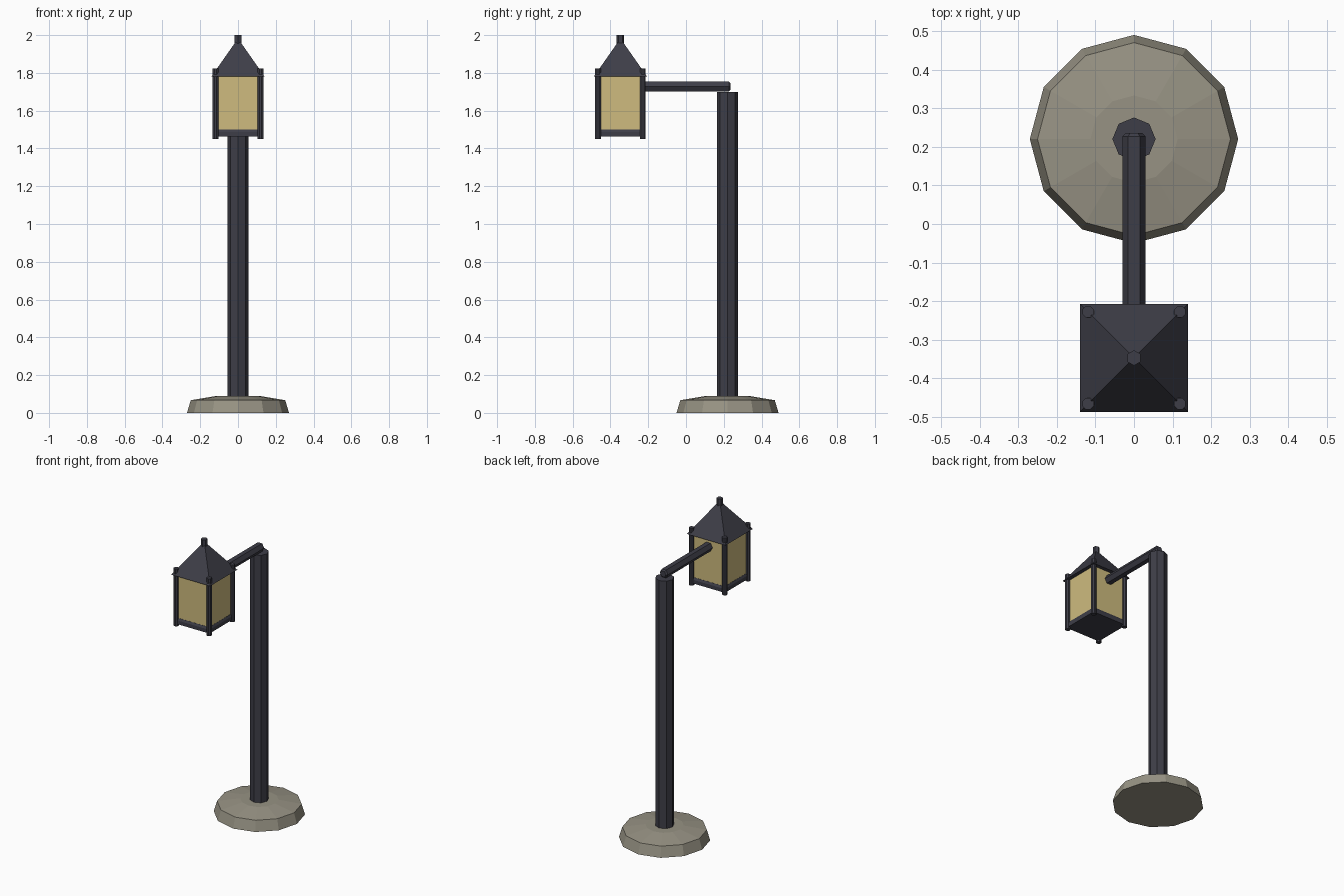
import bpy, bmesh, math
from mathutils import Matrix, Vector

if "Cube" in bpy.data.objects:
    bpy.data.objects.remove(bpy.data.objects["Cube"])


def material(name, rgb):
    m = bpy.data.materials.new(name)
    m.diffuse_color = (*rgb, 1)
    m.use_nodes = True
    m.node_tree.nodes["Principled BSDF"].inputs["Base Color"].default_value = m.diffuse_color
    return m


METAL = material("dark iron", (0.048, 0.048, 0.064))
STONE = material("warm grey stone", (0.31, 0.29, 0.23))
GLASS = material("amber glass", (0.62, 0.50, 0.21))


def lathe(name, mat, origin, rings, sides, phase=0.0, rot=None):
    """Faceted solid from (radius, height) rings along its own z axis."""
    bm = bmesh.new()
    loops = []
    for r, z in rings:
        loops.append([bm.verts.new((r * math.cos(phase + 2 * math.pi * i / sides),
                                    r * math.sin(phase + 2 * math.pi * i / sides), z))
                      for i in range(sides)])
    for a, b in zip(loops, loops[1:]):
        for i in range(sides):
            j = (i + 1) % sides
            bm.faces.new((a[i], a[j], b[j], b[i]))
    bm.faces.new(loops[0][::-1])
    bm.faces.new(loops[-1])
    if rot:
        bm.transform(rot)
    bm.transform(Matrix.Translation(Vector(origin)))
    bmesh.ops.recalc_face_normals(bm, faces=bm.faces)
    me = bpy.data.meshes.new(name)
    bm.to_mesh(me)
    bm.free()
    me.materials.append(mat)
    ob = bpy.data.objects.new(name, me)
    bpy.context.collection.objects.link(ob)
    return ob


POLE_Y, LAMP_Y = 0.22, -0.347
DIAG = math.sqrt(2)          # half width to corner radius of a square
Q = math.pi / 4

# Stone foot and upright
lathe("base", STONE, (0, POLE_Y, 0), [(0.27, 0), (0.25, 0.067), (0.113, 0.09)], 12)
lathe("pole", METAL, (0, POLE_Y, 0), [(0.056, 0.08), (0.056, 1.70)], 8)

# Horizontal arm, running along y into the lantern
lathe("arm", METAL, (0, 0, 1.728),
      [(0.03, -0.235), (0.03, 0.227), (0.021, 0.236)], 6,
      rot=Matrix.Rotation(-math.pi / 2, 4, 'X'))

# Lantern body
lathe("lantern_floor", METAL, (0, LAMP_Y, 0),
      [(0.124 * DIAG, 1.463), (0.124 * DIAG, 1.487), (0.117 * DIAG, 1.50)], 4, Q)
lathe("lantern_glass", GLASS, (0, LAMP_Y, 0),
      [(0.116 * DIAG, 1.49), (0.116 * DIAG, 1.782)], 4, Q)
lathe("lantern_roof", METAL, (0, LAMP_Y, 0),
      [(0.14 * DIAG, 1.782), (0.012 * DIAG, 1.965)], 4, Q)
lathe("finial", METAL, (0, LAMP_Y, 0), [(0.02, 1.95), (0.02, 2.0)], 6, math.pi / 6)

# Four corner posts
for sx, side in ((-1, "left"), (1, "right")):
    for sy, end in ((-1, "front"), (1, "back")):
        lathe(f"post_{end}_{side}", METAL, (sx * 0.119, LAMP_Y + sy * 0.119, 0),
              [(0.016, 1.45), (0.016, 1.823)], 8, math.pi / 8)
